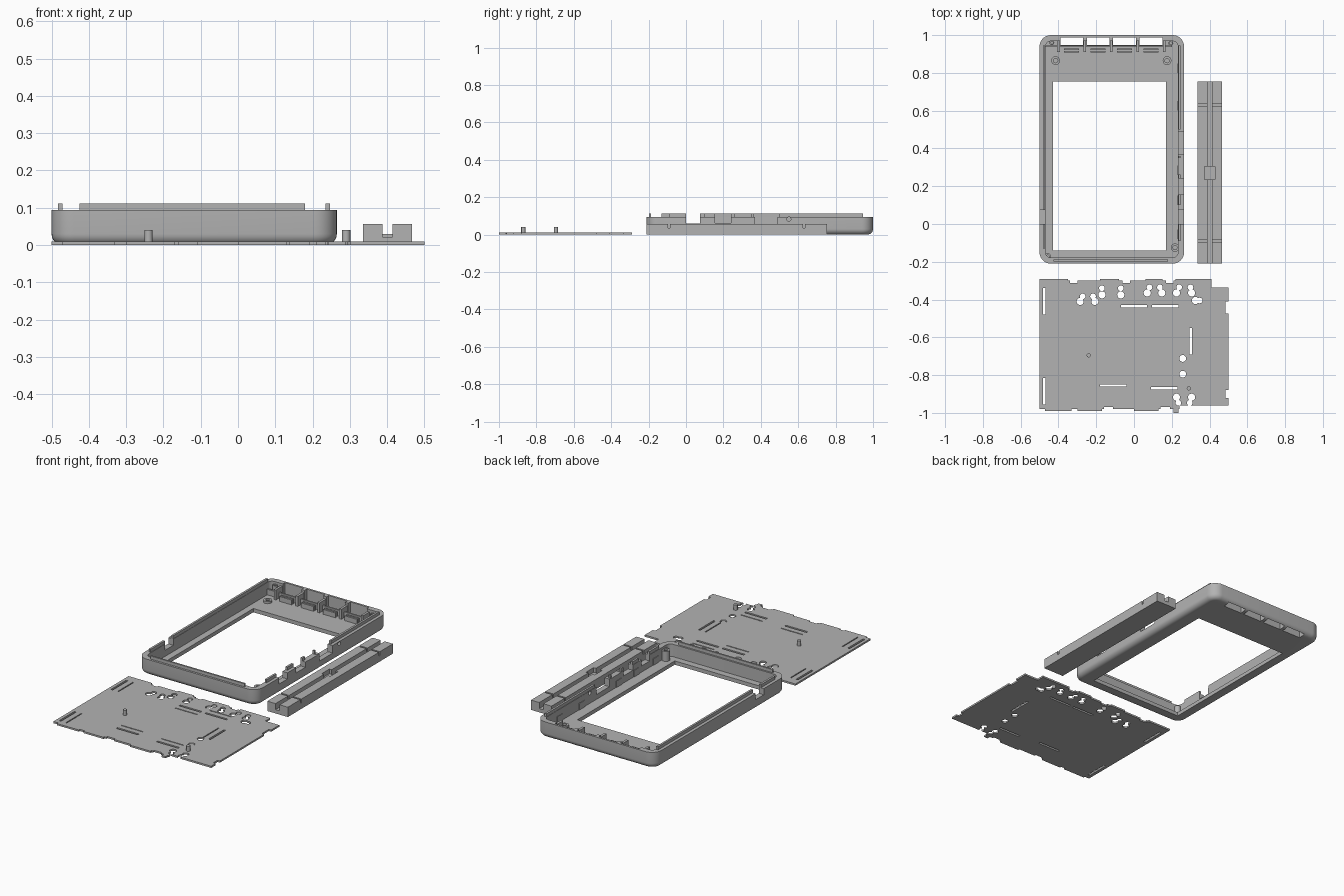
import bpy, bmesh, math
from mathutils import Matrix, Vector

old = bpy.data.objects.get("Cube")
if old:
    bpy.data.objects.remove(old)

grey = bpy.data.materials.new("plain_grey")
grey.use_nodes = True
grey.diffuse_color = (0.45, 0.45, 0.45, 1)
grey.node_tree.nodes["Principled BSDF"].inputs["Base Color"].default_value = grey.diffuse_color


def finish(name, bm):
    bmesh.ops.recalc_face_normals(bm, faces=bm.faces)
    mesh = bpy.data.meshes.new(name)
    bm.to_mesh(mesh)
    bm.free()
    mesh.materials.append(grey)
    obj = bpy.data.objects.new(name, mesh)
    bpy.context.collection.objects.link(obj)
    return obj


def add_box(bm, x0, x1, y0, y1, z0, z1):
    size = Matrix.Diagonal((x1 - x0, y1 - y0, z1 - z0, 1))
    mid = Vector((x0 + x1, y0 + y1, z0 + z1)) / 2
    bmesh.ops.create_cube(bm, size=1, matrix=Matrix.Translation(mid) @ size)


def add_rod(bm, x, y, r, z0, z1, sides=20):
    bmesh.ops.create_cone(bm, cap_ends=True, segments=sides, radius1=r, radius2=r, depth=z1 - z0,
                          matrix=Matrix.Translation((x, y, (z0 + z1) / 2)))


def boxes(name, items):
    bm = bmesh.new()
    for item in items:
        add_box(bm, *item)
    return finish(name, bm)


def rods(name, items, z0, z1):
    bm = bmesh.new()
    for x, y, r in items:
        add_rod(bm, x, y, r, z0, z1)
    return finish(name, bm)


def combine(obj, other, operation="DIFFERENCE"):
    mod = obj.modifiers.new("shape", "BOOLEAN")
    mod.operation, mod.solver, mod.use_self = operation, "EXACT", True
    mod.object = other
    bpy.ops.object.select_all(action="DESELECT")
    bpy.context.view_layer.objects.active = obj
    obj.select_set(True)
    bpy.ops.object.modifier_apply(modifier=mod.name)
    bpy.data.objects.remove(other)


def smooth(obj):
    bpy.ops.object.select_all(action="DESELECT")
    bpy.context.view_layer.objects.active = obj
    obj.select_set(True)
    bpy.ops.object.shade_smooth_by_angle(angle=math.radians(30))


# Housing shell: rounded rings follow the outside, over the rim and down inside
X0, X1, Y0, Y1 = -0.5, 0.265, -0.21, 1.0
RIM, LIP, FLOOR, WALL, FILLET = 0.094, 0.112, 0.022, 0.032, 0.03


def ring(bm, inset, z):
    r = max(0.06 - inset, 0.006)
    verts = []
    corners = [(X1, Y1, -1, -1), (X0, Y1, 1, -1), (X0, Y0, 1, 1), (X1, Y0, -1, 1)]
    for k, (cx, cy, sx, sy) in enumerate(corners):
        for i in range(9):
            a = math.pi / 2 * (k + i / 8)
            verts.append(bm.verts.new((cx + sx * (inset + r) + r * math.cos(a),
                                       cy + sy * (inset + r) + r * math.sin(a), z)))
    return verts


path = []
for i in range(7):
    a = math.pi / 2 * i / 6
    path.append((FILLET * (1 - math.sin(a)), FILLET * (1 - math.cos(a))))
path += [(0, RIM), (WALL, RIM), (WALL, FLOOR)]
bm = bmesh.new()
rings = [ring(bm, d, z) for d, z in path]
for a, b in zip(rings, rings[1:]):
    for i in range(len(a)):
        j = (i + 1) % len(a)
        bm.faces.new((a[i], a[j], b[j], b[i]))
bm.faces.new(rings[0])
bm.faces.new(rings[-1])
housing = finish("housing", bm)

# Raised tongue along the rim, interrupted at the ports
TONGUE = 0.012
lx, rx = X0 + 0.018, X1 - 0.03
tongue = [(lx, lx + TONGUE, y0, y1, 0.08, LIP) for y0, y1 in [(-0.13, 0.0), (0.075, 0.945)]]
tongue += [(rx, rx + TONGUE, y0, y1, 0.08, LIP)
           for y0, y1 in [(-0.09, 0.0), (0.1, 0.155), (0.24, 0.36), (0.5, 0.945)]]
tongue.append((-0.425, 0.18, Y0 + 0.012, Y0 + 0.022, 0.08, LIP))
combine(housing, boxes("tongue", tongue), "UNION")

# Screen opening, key windows along the back and side port notches
windows = [(-0.39 + 0.14 * i, -0.27 + 0.14 * i, 0.948, 0.988, -0.1, 0.2) for i in range(4)]
ports = [(X1 - 0.05, X1 + 0.1, y0, y1, z, 0.2)
         for y0, y1, z in [(0.0, 0.075, 0.058), (0.155, 0.24, 0.063),
                           (0.262, 0.35, 0.092), (0.37, 0.49, 0.05)]]
combine(housing, boxes("cutter", [(-0.43, 0.17, -0.14, 0.755, -0.1, 0.2)] + windows + ports
                       + [(X0 - 0.1, X0 + 0.05, 0.0, 0.075, 0.058, 0.2)]))
bm = bmesh.new()
bmesh.ops.create_cone(bm, cap_ends=True, segments=20, radius1=0.011, radius2=0.011, depth=0.15,
                      matrix=Matrix.Translation((X1, 0.55, 0.083)) @ Matrix.Rotation(math.pi / 2, 4, "Y"))
combine(housing, finish("cutter", bm))
smooth(housing)

# Inner rails, ribs between the keys, and key stops
ribs = [(x - 0.007, x + 0.007, 0.91, 0.975, 0.015, 0.08) for x in (-0.4, -0.26, -0.12, 0.02, 0.16)]
boxes("back_ribs", ribs)
boxes("back_rail", [(X0 + 0.02, 0.2, 0.936, 0.946, 0.015, 0.055)])
boxes("key_stops", [(-0.37 + 0.14 * i, -0.29 + 0.14 * i, y, y + 0.008, 0.015, 0.05)
                    for i in range(4) for y in (0.907, 0.921)])
boxes("side_clips", [(rx - 0.005, rx + 0.004, y, y + 0.05, 0.015, 0.06)
                     for y in (-0.08, 0.1, 0.26, 0.6, 0.8)])

# Screw bosses with pilot holes
for name, places, top in [
        ("back_bosses", [(-0.415, 0.865, 0.023), (0.175, 0.865, 0.023)], 0.035),
        ("corner_bosses", [(-0.435, 0.96, 0.013), (0.195, 0.957, 0.013),
                           (-0.457, -0.173, 0.018), (0.217, -0.125, 0.022)], 0.08)]:
    boss = rods(name, places, 0.012, top)
    combine(boss, rods("cutter", [(x, y, r * 0.5) for x, y, r in places], 0.025, 0.2))
    smooth(boss)

# Back plate with edge tabs
T = 0.01
plate = boxes("back_plate", [(-0.5, 0.485, -0.98, -0.3, 0, T)])
tabs = [(x0, x1, -0.31, -0.29, 0, T) for x0, x1 in [(-0.5, -0.35), (-0.18, -0.08), (0.06, 0.15), (0.22, 0.41)]]
tabs += [(x0, x1, -0.99, -0.97, 0, T) for x0, x1 in [(-0.47, -0.33), (-0.3, -0.17), (0.0, 0.13)]]
tabs += [(0.21, 0.235, -1.0, -0.97, 0, T)]
tabs += [(0.47, 0.5, y0, y1, 0, T) for y0, y1 in [(-0.41, -0.335), (-0.88, -0.475), (-0.96, -0.92)]]
combine(plate, boxes("tabs", tabs), "UNION")

# Plate corner steps, edge nicks, strap slots and shallow grooves
cuts = [(0.41, 0.6, -0.335, -0.2, -0.1, 0.1), (0.24, 0.6, -1.1, -0.96, -0.1, 0.1)]
cuts += [(x, x + 0.04, -0.312, -0.2, -0.1, 0.1) for x in (-0.34, -0.06, 0.17)]
cuts += [(x, x + 0.05, -1.1, -0.97, -0.1, 0.1) for x in (-0.16, 0.14)]
slots = [(0, -0.435, -0.04), (0.165, -0.435, 0.04), (-0.11, -0.855, 0.04), (0.16, -0.87, 0.04)]
for x, y, gap in slots:
    cuts.append((x - 0.07, x + 0.07, y - 0.006, y + 0.006, -0.1, 0.1))
    cuts.append((x - 0.07, x + 0.07, y + gap - 0.003, y + gap + 0.003, 0.004, 0.1))
for x, y, gap in [(0.3, -0.62, -0.04), (-0.475, -0.41, 0.04), (-0.475, -0.885, 0.04)]:
    cuts.append((x - 0.006, x + 0.006, y - 0.07, y + 0.07, -0.1, 0.1))
    cuts.append((x + gap - 0.003, x + gap + 0.003, y - 0.07, y + 0.07, 0.004, 0.1))
combine(plate, boxes("cutter", cuts))

# Keyhole openings: pairs of overlapping round holes
pairs = [(-0.285, -0.41, 0.013, 0.027), (-0.207, -0.41, -0.01, 0.027), (-0.17, -0.375, 0, 0.035),
         (-0.07, -0.375, 0, 0.035), (0.07, -0.365, 0.012, 0.03), (0.147, -0.365, -0.01, 0.03),
         (0.225, -0.365, 0.014, 0.03), (0.305, -0.365, -0.006, 0.03), (0.325, -0.405, 0.022, 0),
         (0.225, -0.917, 0.01, -0.03), (0.305, -0.917, -0.01, -0.03)]
holes = [(x, y, 0.019) for x, y, dx, dy in pairs] + [(x + dx, y + dy, 0.015) for x, y, dx, dy in pairs]
holes += [(0.258, -0.712, 0.018), (0.258, -0.795, 0.018)]
combine(plate, rods("cutter", holes, -0.1, 0.1))

# Button pins on the plate
smooth(rods("plate_pins", [(-0.24, -0.695, 0.011), (0.29, -0.87, 0.011)], 0.004, 0.04))

# Side bar with a long groove, a bridge block and two cross slots
bar = boxes("side_bar", [(0.335, 0.467, Y0, 0.755, 0, 0.057)])
combine(bar, boxes("cutter", [(0.388, 0.414, -0.5, 0.9, 0.022, 0.1)]))
combine(bar, boxes("cutter", [(0.3, 0.5, y - 0.005, y + 0.005, 0.035, 0.1) for y in (-0.09, 0.63)]))
combine(bar, boxes("cutter", [(0.373, 0.429, 0.235, 0.305, 0.03, 0.1)]))
boxes("bar_bridge", [(0.386, 0.416, 0.235, 0.305, 0.01, 0.03)])
